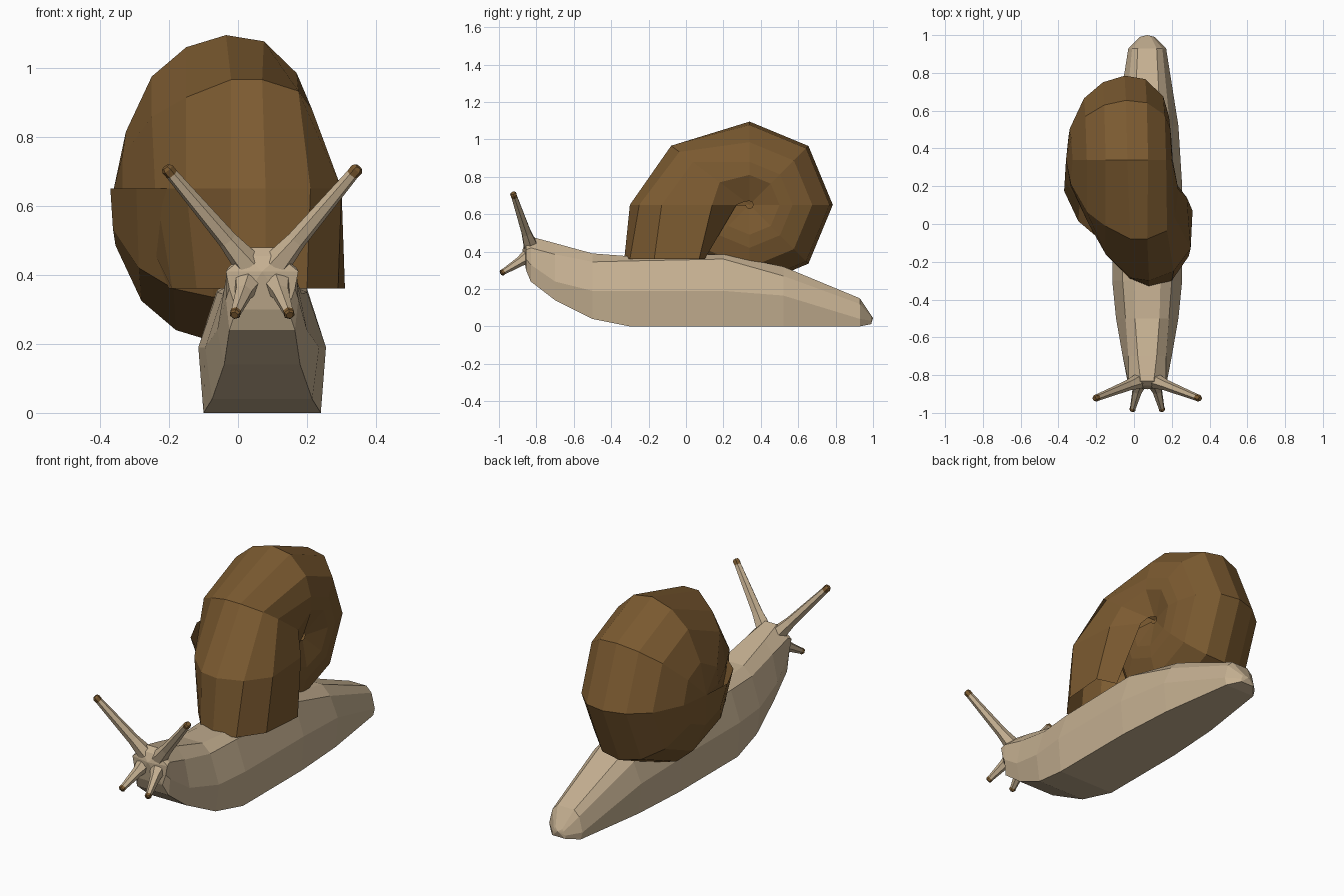
import bpy, bmesh
from math import cos, sin, radians
from mathutils import Vector

if "Cube" in bpy.data.objects:
    bpy.data.objects.remove(bpy.data.objects["Cube"])


def material(name, rgb):
    m = bpy.data.materials.new(name)
    m.diffuse_color = (*rgb, 1)
    m.use_nodes = True
    m.node_tree.nodes["Principled BSDF"].inputs["Base Color"].default_value = m.diffuse_color
    return m


SKIN = material("beige skin", (0.56, 0.435, 0.285))
SHELL = material("brown shell", (0.20, 0.103, 0.030))
CX = 0.07  # centre line of the body


def loft(name, rings, mats, closed=True, tips=(None, None), mat_rule=None):
    """Skin a list of equal-length rings; tips close the ends as fans."""
    bm = bmesh.new()
    vs = [[bm.verts.new(p) for p in r] for r in rings]
    n = len(rings[0])
    for i in range(len(vs) - 1):
        for j in range(n if closed else n - 1):
            k = (j + 1) % n
            f = bm.faces.new((vs[i][j], vs[i][k], vs[i + 1][k], vs[i + 1][j]))
            f.material_index = mat_rule(i) if mat_rule else 0
    for tip, ring, seg in ((tips[0], vs[0], 0), (tips[1], vs[-1], len(vs) - 2)):
        if tip is not None:
            c = bm.verts.new(tip)
            for j in range(n):
                f = bm.faces.new((ring[j], ring[(j + 1) % n], c))
                f.material_index = mat_rule(seg) if mat_rule else 0
    bmesh.ops.remove_doubles(bm, verts=bm.verts, dist=0.0005)
    bmesh.ops.recalc_face_normals(bm, faces=bm.faces)
    me = bpy.data.meshes.new(name)
    bm.to_mesh(me)
    bm.free()
    for m in mats:
        me.materials.append(m)
    ob = bpy.data.objects.new(name, me)
    bpy.context.collection.objects.link(ob)
    return ob


# Body: y, then (z, half width) of sole, side, shoulder and back
SECTIONS = [
    (-0.855, (.30, .075), (.36, .095), (.41, .105), (.455, .05)),
    (-0.83, (.24, .095), (.33, .105), (.42, .10), (.48, .035)),
    (-0.70, (.14, .11), (.24, .13), (.385, .10), (.445, .05)),
    (-0.50, (.04, .145), (.19, .165), (.345, .115), (.39, .065)),
    (-0.30, (.0, .17), (.19, .185), (.35, .13), (.375, .07)),
    (0.20, (.0, .17), (.19, .185), (.36, .13), (.385, .07)),
    (0.52, (.0, .15), (.165, .165), (.27, .12), (.32, .07)),
    (0.93, (.0, .09), (.04, .10), (.12, .08), (.15, .05)),
    (0.99, (.012, .04), (.03, .04), (.05, .03), (.06, .02)),
]
rings = []
for y, *pts in SECTIONS:
    rings.append([(CX + w, y, z) for z, w in pts] +
                 [(CX - w, y, z) for z, w in reversed(pts)])
loft("body", rings, [SKIN], tips=((CX, -0.875, 0.41), (CX, 1.0, 0.045)))


# Tentacles: six-sided tapered stalks with brown ends
def stalk(name, a, b, r0, r1, tip):
    a, b = Vector(a), Vector(b)
    d = (b - a).normalized()
    u = d.cross(Vector((0, 1, 0.3))).normalized()
    v = d.cross(u)
    length = (b - a).length
    out = []
    for t, r in ((0, r0), (0.25, r0 * .45 + r1 * .55),
                 (1 - tip / length, r1), (1 - tip / length * .3, r1 * 1.05), (1, r1 * .7)):
        out.append([a.lerp(b, t) + r * (u * cos(radians(60 * k)) + v * sin(radians(60 * k)))
                    for k in range(6)])
    loft(name, out, [SKIN, SHELL], tips=(None, b),
         mat_rule=lambda i: 1 if i >= 2 else 0)


for side, s in (("left", -1), ("right", 1)):
    stalk(side + "_eye_stalk", (CX + s * .04, -.83, .43), (CX + s * .28, -.925, .713),
          .042, .018, .03)
    stalk(side + "_feeler", (CX + s * .045, -.85, .37), (CX + s * .08, -.99, .283),
          .04, .016, .02)

# Shell: x and radius of the whorl section, swept about an axis along x
YC, ZC = 0.34, 0.65
PROFILE = [(-.36, 0), (-.34, .165), (-.265, .325), (-.165, .41), (-.05, .445),
           (.06, .427), (.155, .335), (.185, .23), (.19, .16), (.15, .02)]
FLARE = [(-.36, 0), (-.335, .16), (-.25, .345), (-.15, .44), (-.02, .525),
         (.07, .525), (.175, .47), (.215, .38), (.235, .2), (.17, .03)]


def sweep(profile, angle, shift=0):
    c, s = cos(radians(angle)), sin(radians(angle))
    return [(x + (shift if 0 < i < 9 else 0), YC + r * c, ZC + r * s)
            for i, (x, r) in enumerate(profile)]


whorl = [sweep(PROFILE, a, a / 90 * .015) for a in range(-180, 91, 45)]
whorl.append(sweep(FLARE, 143))
# Front of the last whorl, then the mouth resting on the body
FRONT = [(-.36, .34), (-.335, .2), (-.24, 0), (-.15, -.16), (-.02, -.285),
         (.08, -.30), (.21, -.25), (.30, -.13), (.28, .14), (.18, .27)]
MOUTH = [(-.20, .10), (-.20, .06), (-.19, -.02), (-.12, -.17), (-.02, -.29),
         (.08, -.33), (.20, -.30), (.29, -.17), (.31, .07), (.20, .10)]
whorl.append([(x, y, ZC) for x, y in FRONT])
whorl.append([(x, y, 0.36) for x, y in MOUTH])
loft("shell", whorl, [SHELL], closed=False)
